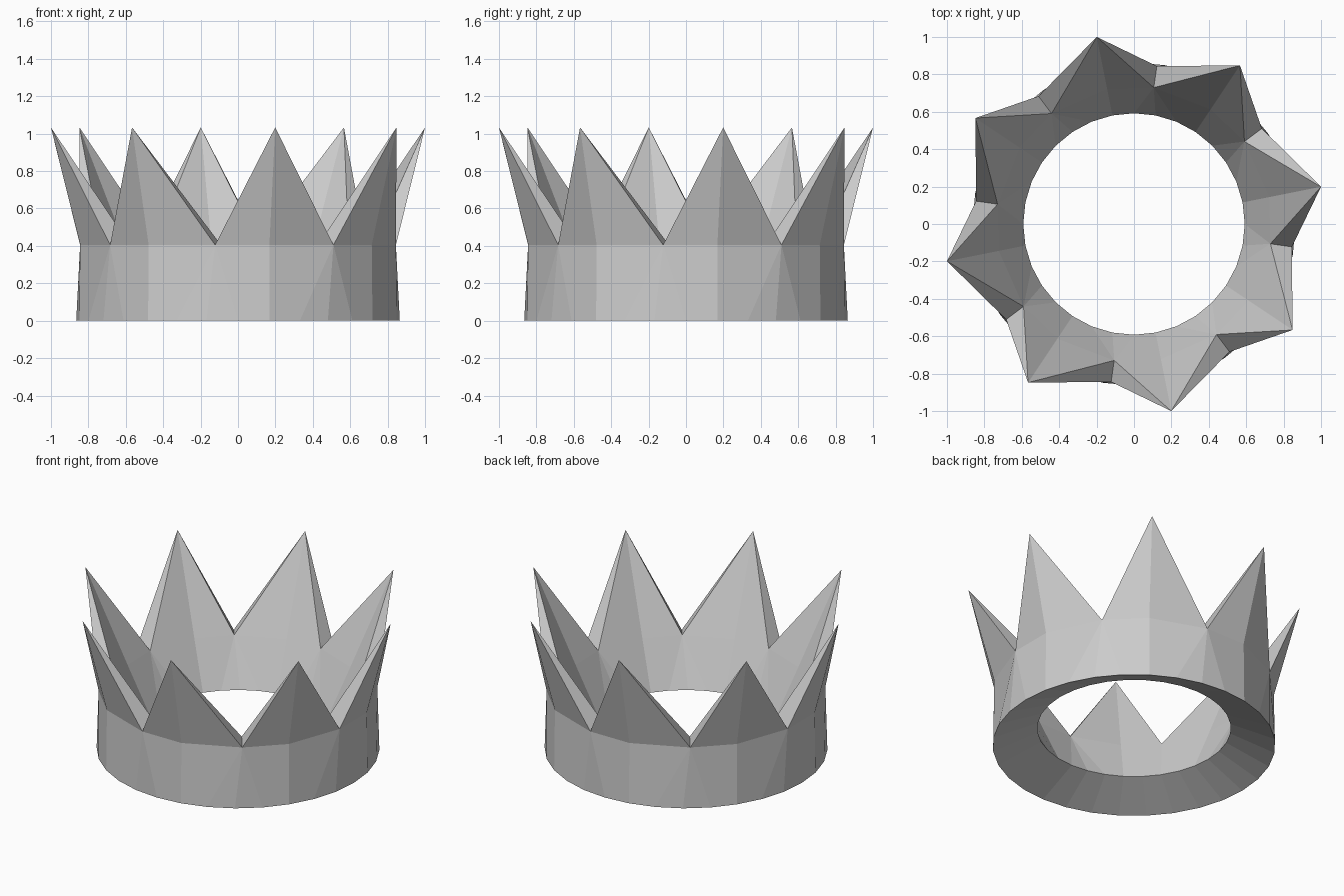
import bpy, bmesh
from math import sin, cos, radians

if "Cube" in bpy.data.objects:
    bpy.data.objects.remove(bpy.data.objects["Cube"])

POINTS = 8
SEG = 4 * POINTS          # round lower rings
STEP = 360 / SEG
START = STEP              # angle of the first spike
VALLEY = 25.5             # valley angle measured from the spike before it

bm = bmesh.new()


def vert(r, deg, z):
    a = radians(deg)
    return bm.verts.new((r * cos(a), r * sin(a), z))


def ring(r, z):
    return [vert(r, START + i * STEP, z) for i in range(SEG)]


def band(low, peaks, dips):
    # wall from a 32-sided lower ring up to alternating spike and valley corners
    for k in range(POINTS):
        b = [low[(4 * k + j) % SEG] for j in range(5)]
        p, v, q = peaks[k], dips[k], peaks[(k + 1) % POINTS]
        bm.faces.new((b[0], b[1], v, p))
        bm.faces.new((b[1], b[2], v))
        bm.faces.new((b[2], b[3], v))
        bm.faces.new((b[3], b[4], q, v))


def corners(r, z, offset):
    return [vert(r, START + offset + k * 45, z) for k in range(POINTS)]


# outer and inner walls
outer, inner = ring(0.865, 0.0), ring(0.592, 0.12)
out_peak, out_dip = corners(0.86, 0.405, 0), corners(0.853, 0.405, VALLEY)
in_peak, in_dip = corners(0.737, 0.425, 0), corners(0.737, 0.425, VALLEY)
band(outer, out_peak, out_dip)
band(inner, in_peak, in_dip)

# sloping underside
for i in range(SEG):
    j = (i + 1) % SEG
    bm.faces.new((outer[i], inner[i], inner[j], outer[j]))

# spikes leaning outwards
tips = corners(1.0196, 1.033, 0)
for k in range(POINTS):
    t = tips[k]
    loop = [out_dip[k - 1], out_peak[k], out_dip[k],
            in_dip[k], in_peak[k], in_dip[k - 1]]
    for i in range(6):
        bm.faces.new((loop[i], loop[(i + 1) % 6], t))

bmesh.ops.recalc_face_normals(bm, faces=bm.faces)
mesh = bpy.data.meshes.new("crown")
bm.to_mesh(mesh)
bm.free()
bpy.context.collection.objects.link(bpy.data.objects.new("crown", mesh))
